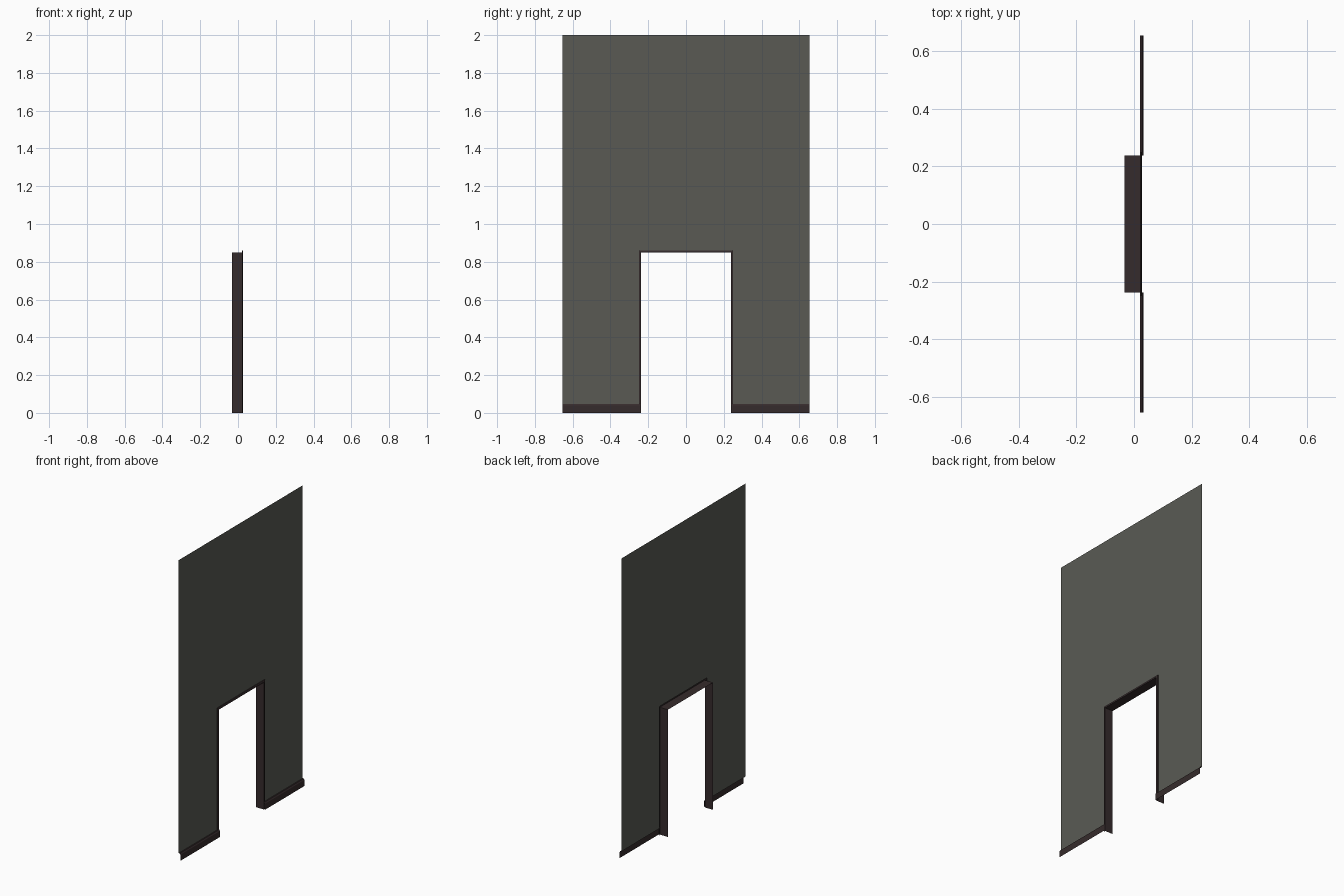
import bpy

if "Cube" in bpy.data.objects:
    bpy.data.objects.remove(bpy.data.objects["Cube"])

def material(name, rgb):
    m = bpy.data.materials.new(name)
    m.diffuse_color = (*rgb, 1)
    m.use_nodes = True
    m.node_tree.nodes["Principled BSDF"].inputs["Base Color"].default_value = m.diffuse_color
    return m

wall_mat = material("grey_plaster", (0.100, 0.102, 0.088))
trim_mat = material("dark_brown_wood", (0.036, 0.024, 0.025))

def sheet(name, verts, faces, mat):
    me = bpy.data.meshes.new(name)
    me.from_pydata(verts, [], faces)
    me.materials.append(mat)
    ob = bpy.data.objects.new(name, me)
    bpy.context.collection.objects.link(ob)
    return ob

def sweep(name, rings, mat):
    """Join successive profile rings with quads, leaving the ends open."""
    n = len(rings[0])
    faces = [(i * n + j, (i + 1) * n + j, (i + 1) * n + j + 1, i * n + j + 1)
             for i in range(len(rings) - 1) for j in range(n - 1)]
    return sheet(name, [v for r in rings for v in r], faces, mat)

HALF, TOP = 0.653, 2.0            # wall outline
DOOR, HEAD = 0.237, 0.848         # clear opening
WX, TRIM, BASE = 0.02, 0.013, 0.048

# Thin wall sheet, cut around the doorway trim and skirting
a, h = DOOR + TRIM, HEAD + TRIM
ys, zs = [-HALF, -a, a, HALF], [BASE, h, TOP]
verts = [(WX, y, z) for z in zs for y in ys]
quads = [(r * 4 + c, r * 4 + c + 1, r * 4 + c + 5, r * 4 + c + 4)
         for r in range(2) for c in range(3) if (r, c) != (0, 1)]
sheet("wall", verts, quads, wall_mat)

# Door frame: jamb lining and narrow front casing, mitred at the corners
profile = [(0.0, -0.033), (0.0, 0.027), (0.010, 0.027), (TRIM, 0.025), (TRIM, WX)]
path = [(-1, 0), (-1, 1), (1, 1), (1, 0)]
rings = [[(x, s * (DOOR + d), up * (HEAD + d)) for d, x in profile] for s, up in path]
sweep("door_frame", rings, trim_mat)

# Skirting boards on both sides of the doorway
skirt = [(0.033, 0.0), (0.033, 0.040), (0.028, BASE), (WX, BASE)]
for side, y0, y1 in (("left", -HALF, -DOOR), ("right", DOOR, HALF)):
    sweep("skirting_" + side, [[(x, y, z) for x, z in skirt] for y in (y0, y1)], trim_mat)

# Consistent outward normals: skirting and wall face +x, lining faces the opening
for ob in bpy.context.collection.objects:
    me = ob.data
    me.update()
    if sum(p.normal.x * p.area for p in me.polygons) < 0:
        me.flip_normals()
